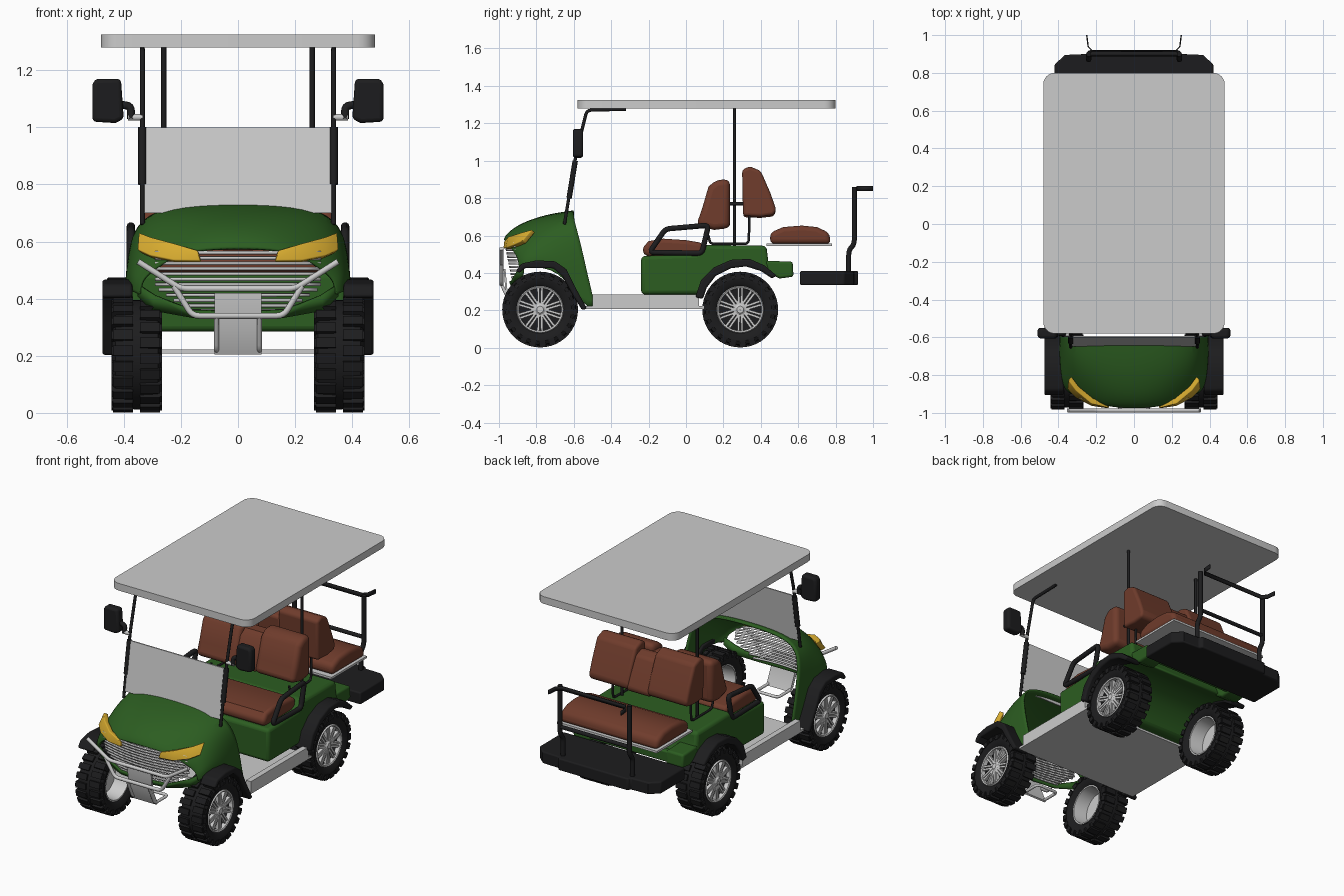
import bpy, bmesh
from math import pi, sin, cos, radians
from mathutils import Vector, Matrix

if "Cube" in bpy.data.objects:
    bpy.data.objects.remove(bpy.data.objects["Cube"])


def material(name, col):
    m = bpy.data.materials.new(name)
    m.diffuse_color = (*col, 1)
    m.use_nodes = True
    m.node_tree.nodes["Principled BSDF"].inputs["Base Color"].default_value = m.diffuse_color
    return m


GREEN = material("green_paint", (0.025, 0.11, 0.015))
BROWN = material("brown_leather", (0.16, 0.045, 0.025))
BLACK = material("black", (0.012, 0.012, 0.013))
YELLOW = material("amber_lens", (0.7, 0.42, 0.03))


def finish(name, bm, mat=None, mirror=False, bevel=0, seg=3, solid=0, sub=0):
    bmesh.ops.recalc_face_normals(bm, faces=bm.faces)
    me = bpy.data.meshes.new(name)
    bm.to_mesh(me)
    bm.free()
    ob = bpy.data.objects.new(name, me)
    bpy.context.collection.objects.link(ob)
    if mat:
        me.materials.append(mat)
    bpy.ops.object.select_all(action='DESELECT')
    bpy.context.view_layer.objects.active = ob
    ob.select_set(True)
    bpy.ops.object.shade_smooth_by_angle(angle=radians(35))
    if mirror:
        ob.modifiers.new("mirror", 'MIRROR')
    if sub:
        s = ob.modifiers.new("sub", 'SUBSURF')
        s.levels = s.render_levels = sub
    if solid:
        s = ob.modifiers.new("solid", 'SOLIDIFY')
        s.thickness, s.offset = solid, 0
    if bevel:
        b = ob.modifiers.new("bevel", 'BEVEL')
        b.width, b.segments, b.angle_limit = bevel, seg, radians(40)
    return ob


# extrude a 2D outline along an axis: x -> (y,z), y -> (x,z), z -> (x,y)
def prism(name, pts, axis, a, b, mat=None, **kw):
    put = {'x': lambda p, t: (t, *p), 'y': lambda p, t: (p[0], t, p[1]), 'z': lambda p, t: (*p, t)}[axis]
    bm = bmesh.new()
    lo = [bm.verts.new(put(p, a)) for p in pts]
    hi = [bm.verts.new(put(p, b)) for p in pts]
    bm.faces.new(lo)
    bm.faces.new(hi)
    for i in range(len(pts)):
        j = (i + 1) % len(pts)
        bm.faces.new((lo[i], lo[j], hi[j], hi[i]))
    return finish(name, bm, mat, **kw)


def box(name, x0, x1, y0, y1, z0, z1, mat=None, **kw):
    return prism(name, [(x0, y0), (x1, y0), (x1, y1), (x0, y1)], 'z', z0, z1, mat, **kw)


# surface through rows of points
def grid(name, rows, mat=None, **kw):
    bm = bmesh.new()
    v = [[bm.verts.new(p) for p in r] for r in rows]
    for a, b in zip(v, v[1:]):
        for i in range(len(a) - 1):
            bm.faces.new((a[i], a[i + 1], b[i + 1], b[i]))
    return finish(name, bm, mat, **kw)


# round tube along a path with softened corners
def tube(name, path, r, mat=None, cyclic=False, soft=0.025):
    P = [Vector(p) for p in path]
    n, out = len(P), []
    for i, p in enumerate(P):
        if not cyclic and i in (0, n - 1):
            out.append(p)
            continue
        d, e = P[i - 1] - p, P[(i + 1) % n] - p
        a = p + d.normalized() * min(soft, d.length * .4)
        b = p + e.normalized() * min(soft, e.length * .4)
        out += [a * (1 - t) ** 2 + p * 2 * t * (1 - t) + b * t * t for t in (0, .25, .5, .75, 1)]
    cu = bpy.data.curves.new(name, 'CURVE')
    cu.dimensions, cu.bevel_depth, cu.bevel_resolution, cu.use_fill_caps = '3D', r, 3, True
    sp = cu.splines.new('POLY')
    sp.points.add(len(out) - 1)
    for q, p in zip(sp.points, out):
        q.co = (*p, 1)
    sp.use_cyclic_u = cyclic
    if mat:
        cu.materials.append(mat)
    ob = bpy.data.objects.new(name, cu)
    bpy.context.collection.objects.link(ob)


# revolve (x, radius) profile around the wheel axis
def lathe(name, prof, y, z, mat=None, n=40):
    rows = [[(x, y + r * cos(2 * pi * k / n), z + r * sin(2 * pi * k / n)) for k in range(n + 1)] for x, r in prof]
    ob = grid(name, rows, mat, mirror=True)
    return ob


def blocks(name, items, y, z, mat=None, **kw):
    bm = bmesh.new()
    for ang, x, r, size, tilt in items:
        m = (Matrix.Translation((0, y, z)) @ Matrix.Rotation(ang, 4, 'X') @ Matrix.Translation((x, 0, r))
             @ Matrix.Rotation(tilt, 4, 'X') @ Matrix.Diagonal((*size, 1)))
        bmesh.ops.create_cube(bm, size=1, matrix=m)
    finish(name, bm, mat, mirror=True, **kw)


# wheels
for tag, wy in (("front", -.78), ("rear", .29)):
    wz, c = .204, .355
    lathe(tag + "_tyre", [(c + x, r) for x, r in ((-.065, .122), (-.08, .14), (-.085, .168), (-.074, .187), (0, .192),
          (.074, .187), (.085, .168), (.08, .14), (.065, .122))], wy, wz, BLACK)
    lugs = []
    for k in range(22):
        for s in (1, -1):
            a = 2 * pi * (k + .25 * s) / 22
            lugs += [(a, c + s * .047, .192, (.07, .036, .02), 0), (a, c + s * .081, .18, (.014, .03, .03), 0)]
    blocks(tag + "_tread", lugs, wy, wz, BLACK)
    lathe(tag + "_rim", [(c + x, r) for x, r in ((-.07, .124), (-.07, .115), (.02, .105), (.02, .001))], wy, wz)
    lathe(tag + "_rim_back", [(c + .025, .001), (c + .025, .112), (c + .05, .116)], wy, wz, BLACK)
    lathe(tag + "_rim_lip", [(c + x, r) for x, r in ((.05, .112), (.074, .114), (.078, .122), (.066, .128))], wy, wz)
    lathe(tag + "_hub", [(c + x, r) for x, r in ((.03, .04), (.062, .036), (.068, .022), (.074, .018), (.074, .001))], wy, wz)
    blocks(tag + "_spokes", [(2 * pi * k / 10 + d, c + .056, .073, (.02, .012, .09), -d * .8)
           for k in range(10) for d in (-.12, .12)], wy, wz)

# front cowl shell, half sections from rear edge to nose
cowl = [
    [(0, -.60, .73), (.2, -.60, .725), (.32, -.60, .69), (.37, -.58, .62), (.385, -.55, .5), (.385, -.52, .36), (.385, -.48, .21)],
    [(0, -.70, .718), (.2, -.70, .708), (.32, -.69, .67), (.37, -.67, .6), (.39, -.64, .5), (.39, -.60, .38), (.39, -.54, .21)],
    [(0, -.80, .695), (.18, -.79, .685), (.30, -.78, .64), (.355, -.77, .58), (.385, -.75, .51), (.39, -.72, .47), (.39, -.68, .43)],
    [(0, -.90, .655), (.14, -.89, .645), (.25, -.87, .605), (.33, -.86, .55), (.365, -.85, .5), (.375, -.85, .47), (.375, -.85, .43)],
    [(0, -.96, .605), (.1, -.955, .6), (.2, -.935, .58), (.29, -.91, .53), (.33, -.89, .49), (.35, -.885, .46), (.35, -.88, .42)],
    [(0, -.97, .575), (.1, -.967, .573), (.2, -.945, .56), (.28, -.915, .51), (.32, -.895, .48), (.34, -.89, .45), (.34, -.885, .41)]]
grid("front_cowl", cowl, GREEN, mirror=True, sub=2, solid=.012)
grid("front_chin", [[(0, -.93, .33), (.16, -.92, .335), (.3, -.88, .36), (.35, -.87, .41)],
                    [(0, -.94, .355), (.16, -.93, .36), (.29, -.90, .41), (.35, -.88, .45)]], GREEN, mirror=True, solid=.012)
grid("headlight", [[(.13, -.962, .53), (.22, -.95, .53), (.30, -.91, .545), (.345, -.865, .565)],
                   [(.14, -.958, .567), (.22, -.938, .59), (.30, -.87, .61), (.34, -.815, .625)]], YELLOW,
     mirror=True, solid=.03, bevel=.005)

# grille slats
for i in range(12):
    z = .352 + i * .0185
    w = min(.17 + (z - .35) * 1.4, .29)
    row = lambda zz: [(w * k / 6, -.925 - (zz - .35) * .2 + .6 * (w * k / 6) ** 2, zz) for k in range(-6, 7)]
    grid("grille_slat", [row(z), row(z + .011)], solid=.008)

# brush guard and lower bracket
Y = -.987
tube("guard_upper", [(-.35, Y, .53), (-.2, Y, .435), (.2, Y, .435), (.35, Y, .53)], .011)
tube("guard_lower", [(-.225, Y, .445), (-.16, Y, .34), (.16, Y, .34), (.225, Y, .445)], .011)
prism("guard_plate", [(-.975, .42), (-.965, .42), (-.955, .31), (-.91, .21), (-.92, .205), (-.965, .3)], 'x', -.082, .082)
tube("guard_bracket", [(-.075, Y, .34), (-.075, -.93, .217), (-.075, -.8, .217), (.075, -.8, .217), (.075, -.93, .217),
                       (.075, Y, .34)], .009)

# fender flares
prism("front_flare", [(-.91, .41), (-.88, .45), (-.8, .467), (-.7, .462), (-.64, .42), (-.59, .32), (-.53, .21), (-.555, .2),
      (-.61, .29), (-.66, .38), (-.71, .425), (-.86, .425), (-.89, .4)], 'x', .37, .475, BLACK, mirror=True, bevel=.01)
prism("rear_flare", [(.05, .27), (.08, .36), (.15, .43), (.24, .47), (.34, .475), (.42, .44), (.485, .385), (.46, .37),
      (.4, .41), (.32, .435), (.24, .425), (.16, .385), (.11, .32), (.09, .26)], 'x', .35, .46, BLACK, mirror=True, bevel=.01)

# floor and sills
box("floor", -.44, .44, -.54, .1, .208, .222)
box("sill", .405, .44, -.5, .07, .21, .285, mirror=True)

# rear body
prism("rear_body", [(-.24, .285), (-.24, .49), (.05, .5), (.1, .55), (.43, .545), (.44, .46), (.47, .4), (.4, .42), (.32, .445),
      (.24, .435), (.16, .395), (.1, .33), (.07, .285)], 'x', -.38, .38, GREEN, bevel=.02)
prism("rear_tail", [(.42, .465), (.57, .46), (.575, .38), (.5, .37), (.44, .4)], 'x', .26, .38, GREEN, mirror=True, bevel=.012)
box("rear_crossmember", -.3, .3, .53, .57, .385, .455, GREEN, bevel=.01)

# seats
prism("front_cushion", [(-.22, .49), (-.235, .53), (-.2, .57), (-.12, .583), (.0, .575), (.09, .56), (.09, .49)], 'x',
      -.34, .34, BROWN, bevel=.025, seg=4)
prism("rear_cushion", [(.45, .555), (.45, .615), (.52, .645), (.62, .653), (.7, .645), (.765, .615), (.775, .555)], 'x',
      -.34, .34, BROWN, bevel=.025, seg=4)
box("rear_seat_plate", -.345, .345, .43, .78, .543, .556)
front_back = [(.055, .655), (.085, .74), (.12, .86), (.16, .897), (.235, .9), (.235, .64), (.15, .63)]
rear_back = [(.305, .705), (.3, .95), (.34, .97), (.4, .945), (.45, .83), (.482, .74), (.47, .71), (.4, .7)]
for tag, prof in (("front", front_back), ("rear", rear_back)):
    prism(tag + "_backrest", prof, 'x', .065, .34, BROWN, mirror=True, bevel=.03, seg=4)
    mid = [(.02 * (.27 if tag == "front" else .4) + y * .98, .66 + (z - .66) * .85) for y, z in prof]
    prism(tag + "_backrest_middle", mid, 'x', -.08, .08, BROWN, bevel=.02)

# roof with rounded corners
corner = [(sx * .42 + .06 * cos(a0 + t * pi / 12), cy + .06 * sin(a0 + t * pi / 12))
          for sx, cy, a0 in ((1, .74, 0), (-1, .74, pi / 2), (-1, -.52, pi), (1, -.52, 1.5 * pi)) for t in range(7)]
prism("roof", corner, 'z', 1.28, 1.325)

# windscreen
prism("windscreen", [(-.648, .7), (-.64, .7), (-.592, 1.0), (-.6, 1.0)], 'x', -.33, .33)

# posts, armrests, mirrors, seat supports
for s in (1, -1):
    x = s * .335
    tube("front_post", [(x, -.65, .66), (x, -.585, 1.05), (x, -.53, 1.27), (x, -.32, 1.275)], .009, BLACK)
    tube("post_sleeve", [(x, -.625, .8), (x, -.592, 1.0)], .015, BLACK)
    tube("rear_post", [(s * .26, .26, .54), (s * .26, .26, 1.285)], .009, BLACK)
    x = s * .375
    tube("armrest", [(x, -.195, .51), (x, -.11, .635), (x, .12, .655), (x, .085, .505)], .015, BLACK, cyclic=True)
    x = s * .27
    tube("seat_support", [(x, .12, .6), (x, .13, .555), (x, .335, .555), (x, .34, .72)], .007, BLACK)
    tube("backrest_link", [(x, .22, .77), (x, .32, .77)], .009, BLACK)
    tube("mirror_clamp", [(x + s * .065, -.585, 1.035), (s * .385, -.585, 1.035)], .012)
    tube("mirror_arm", [(s * .375, -.585, 1.03), (s * .375, -.58, 1.075), (s * .42, -.575, 1.08)], .014, BLACK)
prism("mirror", [(.40, 1.03), (.41, 1.17), (.5, 1.17), (.51, 1.15), (.51, 1.02), (.43, 1.015)], 'y', -.605, -.55, BLACK,
      mirror=True, bevel=.014)

# rear footboard and grab rail
prism("footboard", [(-.42, .61), (.42, .61), (.42, .845), (.365, .895), (.25, .9), (.24, .92), (-.24, .92), (-.25, .9),
      (-.365, .895), (-.42, .845)], 'z', .335, .41, BLACK, bevel=.008)
for s in (1, -1):
    tube("grab_post", [(s * .24, .87, .4), (s * .24, .87, .52), (s * .24, .9, .555), (s * .24, .9, .86)], .014, BLACK)
grid("grab_rail", [[(x, y, z) for x, y in ((-.25, 1), (-.243, .94), (-.22, .915), (.22, .915), (.243, .94), (.25, 1))]
                   for z in (.838, .864)], BLACK, solid=.007)
tube("grab_crossbar", [(-.24, .9, .6), (.24, .9, .6)], .012, BLACK)
